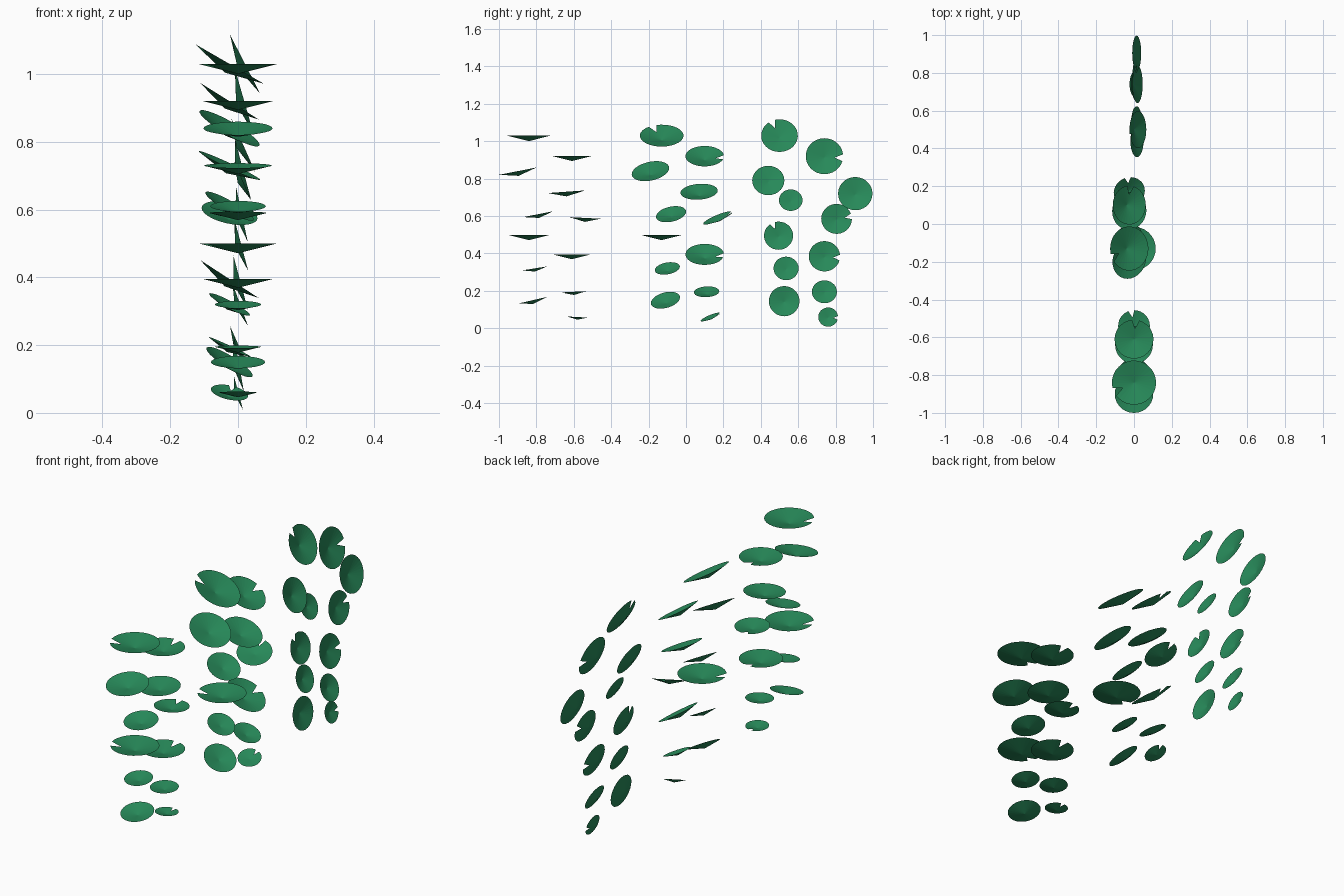
import bpy
import bmesh
from math import radians, cos, sin, pi
from mathutils import Matrix

cube = bpy.data.objects.get("Cube")
if cube:
    bpy.data.objects.remove(cube, do_unlink=True)

# Single leaf colour
leaf_green = bpy.data.materials.new("leaf_green")
leaf_green.use_nodes = True
colour = (0.02, 0.25, 0.1, 1)
leaf_green.diffuse_color = colour
leaf_green.node_tree.nodes["Principled BSDF"].inputs["Base Color"].default_value = colour

SEGMENTS = 28
DEPTH = 0.25       # dish depth relative to radius
NOTCH_HALF = 11    # half the notch opening, degrees


def lily_pad(name, location, radius, tilt, pitch, notch=None):
    """Shallow dished disc, optionally with a wedge notch cut from its rim."""
    bm = bmesh.new()
    hub = bm.verts.new((0, 0, -DEPTH * radius))
    gap = radians(NOTCH_HALF) if notch is not None else 0
    start = radians(notch or 0) + gap
    sweep = 2 * pi - 2 * gap
    rim = []
    for i in range(SEGMENTS + 1):
        if i == SEGMENTS and notch is None:
            rim.append(rim[0])
            break
        angle = start + sweep * i / SEGMENTS
        rim.append(bm.verts.new((radius * cos(angle), radius * sin(angle), 0)))
    for a, b in zip(rim, rim[1:]):
        bm.faces.new((hub, a, b))
    if notch is not None:
        # Fill the inner half of the wedge so that only the rim is notched
        mid = radians(notch)
        inner = bm.verts.new((radius * cos(mid) * 0.55, radius * sin(mid) * 0.55,
                              -DEPTH * radius * 0.45))
        bm.faces.new((hub, rim[-1], inner))
        bm.faces.new((hub, inner, rim[0]))
    mesh = bpy.data.meshes.new(name)
    bm.to_mesh(mesh)
    bm.free()
    mesh.materials.append(leaf_green)
    pad = bpy.data.objects.new(name, mesh)
    bpy.context.collection.objects.link(pad)
    pad.matrix_world = (Matrix.Translation(location)
                        @ Matrix.Rotation(radians(tilt), 4, 'Y')
                        @ Matrix.Rotation(radians(pitch), 4, 'X'))
    return pad


# Notch directions, by position in the cluster
NOTCHES = {0: 205, 1: 85, 5: 100, 6: 205, 7: 85, 11: 85}

# Shared cluster: y offset, height, radius, pitch
CLUSTER = [
    (-.13, 1.03, .117, 0), (.1, .92, .103, 0), (-.19, .84, .102, 11),
    (.07, .73, .1, 4), (-.08, .61, .082, 11), (.17, .59, .084, -3),
    (-.13, .5, .115, 0), (.1, .395, .103, 0), (-.1, .32, .068, 9),
    (.11, .195, .068, 3), (-.11, .15, .08, 13), (.13, .06, .056, -3),
]
MIDDLE_TILTS = [30, 32, 30, 25, 30, 12, 0, 33, 28, 25, 32, 12]

for i, (y, z, r, pitch) in enumerate(CLUSTER):
    notch = NOTCHES.get(i)
    # Front cluster lies flat, middle cluster leans sideways
    lily_pad(f"front_pad_{i}", (0, y - .71, z), r, 0, pitch, notch)
    lean = 22 if i in (5, 11) else pitch
    shift = 0 if i == 6 else -.025
    lily_pad(f"middle_pad_{i}", (shift, y, z), r, MIDDLE_TILTS[i], lean, notch)

# Back cluster stands nearly upright: y, height, radius, tilt
UPRIGHT = [
    (.5, 1.03, .098, 63), (.74, .92, .1, 74), (.44, .79, .086, 66),
    (.905, .72, .092, 75), (.56, .685, .063, 66), (.805, .585, .082, 78),
    (.495, .495, .078, 75), (.74, .385, .084, 75), (.535, .32, .067, 70),
    (.74, .195, .067, 66), (.525, .145, .082, 80), (.76, .06, .053, 75),
]
for i, (y, z, r, tilt) in enumerate(UPRIGHT):
    lily_pad(f"back_pad_{i}", (.02 * z, y, z), r, tilt, 0, NOTCHES.get(i))
